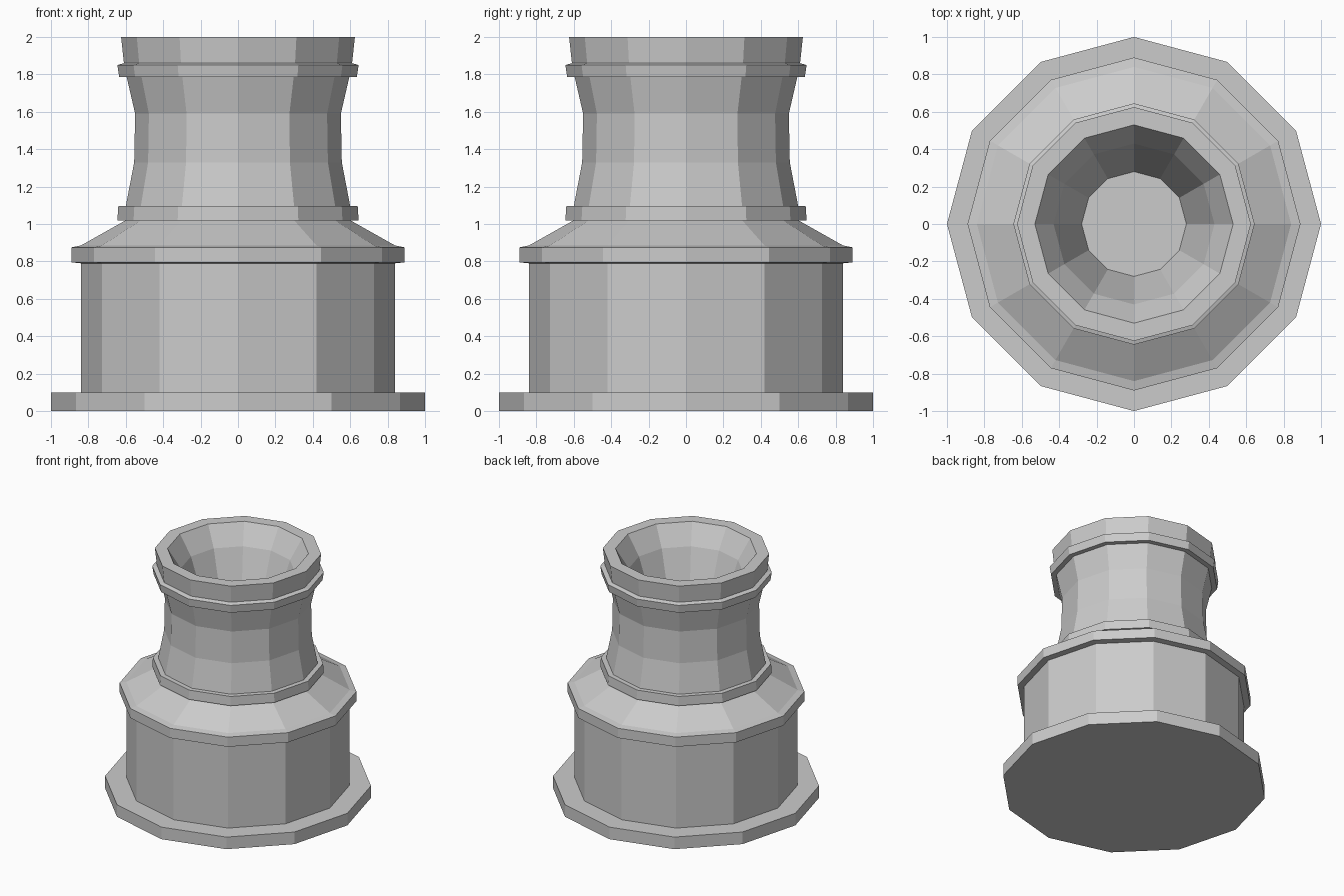
import bpy
import bmesh
from math import cos, sin, tau

SIDES = 12

if "Cube" in bpy.data.objects:
    bpy.data.objects.remove(bpy.data.objects["Cube"], do_unlink=True)

stone = bpy.data.materials.new("grey stone")
stone.use_nodes = True
grey = (0.6, 0.6, 0.6, 1)
stone.diffuse_color = grey
stone.node_tree.nodes["Principled BSDF"].inputs["Base Color"].default_value = grey


def lathe(name, profile):
    """Turn (radius, height) points into a faceted solid, capped at both ends."""
    bm = bmesh.new()
    rings = [[bm.verts.new((r * cos(tau * i / SIDES), r * sin(tau * i / SIDES), z))
              for i in range(SIDES)] for r, z in profile]
    for low, high in zip(rings, rings[1:]):
        for i in range(SIDES):
            j = (i + 1) % SIDES
            bm.faces.new((low[i], low[j], high[j], high[i]))
    bm.faces.new(rings[0][::-1])
    bm.faces.new(rings[-1])
    mesh = bpy.data.meshes.new(name)
    bm.to_mesh(mesh)
    bm.free()
    mesh.materials.append(stone)
    obj = bpy.data.objects.new(name, mesh)
    bpy.context.collection.objects.link(obj)


# Plinth, drum and sloping shoulder, stacked as one turned solid
lathe("pedestal", [
    (1, 0), (1, 0.1), (0.84, 0.1), (0.84, 0.79), (0.89, 0.795),
    (0.89, 0.875), (0.84, 0.885), (0.6, 1.02)])

# Waisted neck with raised bands, flared lip and hollow bowl
lathe("neck", [
    (0.6, 1.02), (0.645, 1.02), (0.64, 1.095), (0.6, 1.095),
    (0.555, 1.33), (0.55, 1.59), (0.595, 1.785), (0.635, 1.785),
    (0.645, 1.85), (0.61, 1.86), (0.625, 2), (0.53, 2),
    (0.43, 1.84), (0.28, 1.4)])
